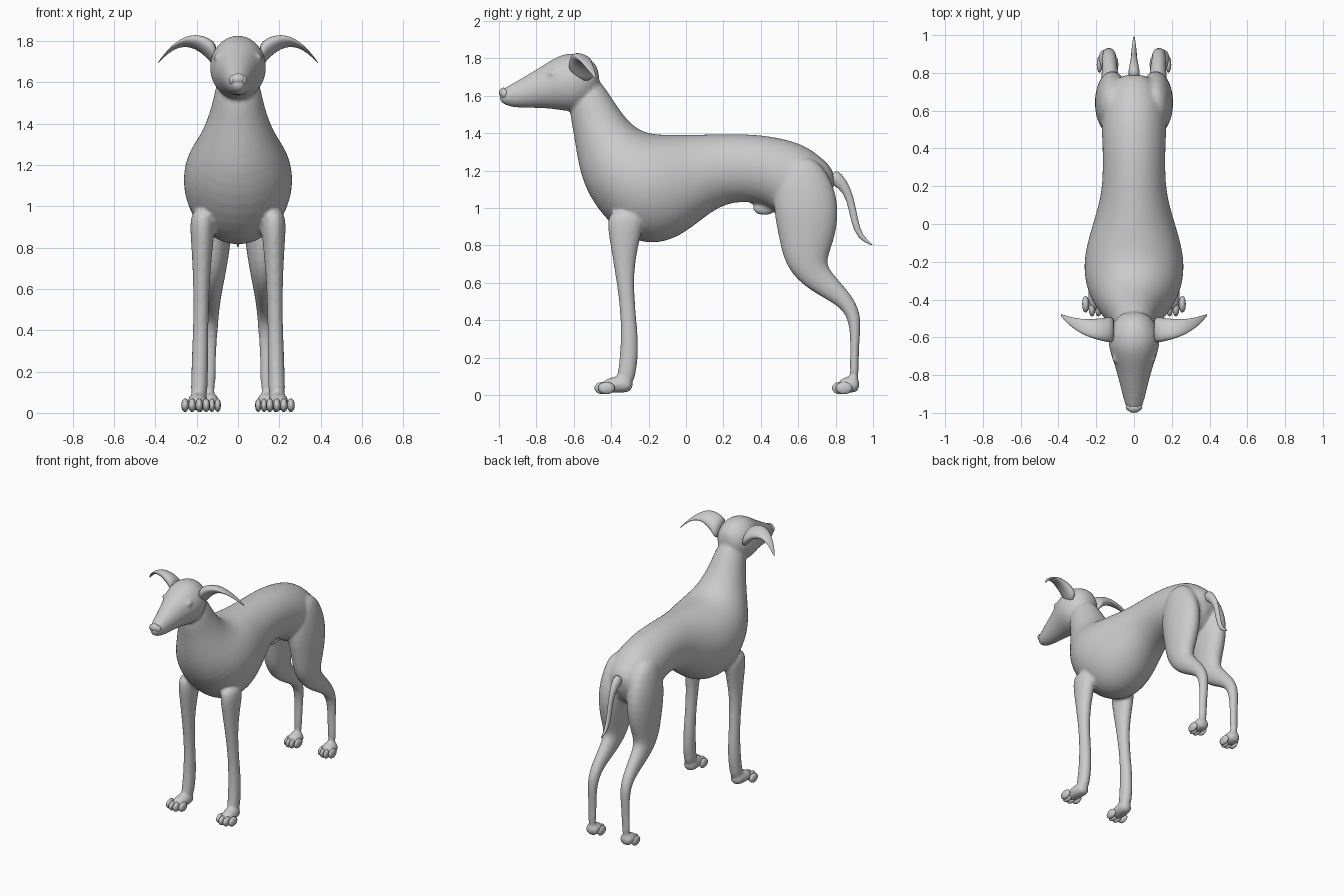
import bpy
import bmesh
from math import cos, sin, tau
from mathutils import Vector, Matrix

cube = bpy.data.objects.get("Cube")
if cube:
    bpy.data.objects.remove(cube, do_unlink=True)

coat = bpy.data.materials.new("grey_coat")
coat.use_nodes = True
grey = (0.6, 0.6, 0.6, 1)
coat.diffuse_color = grey
coat.node_tree.nodes["Principled BSDF"].inputs["Base Color"].default_value = grey

ACROSS = Vector((1, 0, 0))
UPRIGHT = Vector((0, 0, 1))


def loft(bm, sections, flip=1, sides=14):
    """Closed skin through ellipses, each given as centre and two half axes."""
    rings = []
    for center, half_a, half_b in sections:
        ring = []
        for i in range(sides):
            angle = tau * i / sides
            point = center + half_a * cos(angle) + half_b * sin(angle)
            point.x *= flip
            ring.append(bm.verts.new(point))
        rings.append(ring)
    for ring, following in zip(rings, rings[1:]):
        for i in range(sides):
            j = (i + 1) % sides
            bm.faces.new((ring[i], ring[j], following[j], following[i]))
    bm.faces.new(rings[0])
    bm.faces.new(rings[-1])


def tube(bm, path, x_start=0, x_end=0, flip=1, base=0.02, slope=0.43):
    """Limb along (y, z, half depth) points; its width follows from its depth."""
    last = len(path) - 1
    centers = []
    for i, (y, z, depth) in enumerate(path):
        x = x_start + (x_end - x_start) * i / last
        centers.append(Vector((x, y, z)))
    sections = []
    for i, center in enumerate(centers):
        along = centers[min(i + 1, last)] - centers[max(i - 1, 0)]
        depth = path[i][-1]
        half_depth = ACROSS.cross(along).normalized() * depth
        sections.append((center, half_depth, ACROSS * (base + slope * depth)))
    loft(bm, sections, flip)


def blob(bm, center, radii):
    """Ellipsoid."""
    place = Matrix.Translation(center) @ Matrix.Diagonal((*radii, 1))
    bmesh.ops.create_uvsphere(bm, u_segments=12, v_segments=8, radius=1, matrix=place)


def finish(bm, name, subdivide=0):
    """Turn the working mesh into a smooth, coated object."""
    bmesh.ops.recalc_face_normals(bm, faces=bm.faces)
    for face in bm.faces:
        face.smooth = True
    mesh = bpy.data.meshes.new(name)
    bm.to_mesh(mesh)
    bm.free()
    mesh.materials.append(coat)
    obj = bpy.data.objects.new(name, mesh)
    bpy.context.collection.objects.link(obj)
    if subdivide:
        rounding = obj.modifiers.new("round", "SUBSURF")
        rounding.levels = rounding.render_levels = subdivide
    return obj


# Neck, deep chest, tucked waist and rump: back point, belly point, half width
torso = [
    (-.5, 1.75, -.64, 1.55, .1),
    (-.4, 1.6, -.6, 1.4, .12),
    (-.3, 1.45, -.58, 1.2, .18),
    (-.2, 1.4, -.5, 1, .26),
    (-.1, 1.4, -.3, .8, .28),
    (0, 1.4, -.1, .8, .24),
    (.1, 1.4, .05, .9, .2),
    (.2, 1.4, .2, 1.03, .17),
    (.4, 1.4, .4, 1.03, .17),
    (.6, 1.36, .5, .95, .18),
    (.7, 1.3, .6, .9, .18),
    (.83, 1.18, .74, .95, .1),
]

# Long tapering muzzle and skull
head = [
    (-1, 1.6, .03),
    (-.95, 1.59, .06),
    (-.8, 1.63, .1),
    (-.72, 1.65, .13),
    (-.62, 1.67, .17),
    (-.53, 1.69, .14),
    (-.46, 1.69, .07),
]

front_leg = [
    (-.32, 1, .12),
    (-.33, .82, .08),
    (-.33, .65, .05),
    (-.31, .45, .04),
    (-.3, .27, .05),
    (-.31, .15, .05),
    (-.33, .05, .05),
]

hind_leg = [
    (.6, 1.28, .1),
    (.64, 1.05, .19),
    (.65, .86, .16),
    (.64, .71, .12),
    (.7, .62, .08),
    (.84, .52, .05),
    (.91, .42, .04),
    (.9, .25, .02),
    (.9, .05, .03),
]

# Body, head and legs fused into one skin
bm = bmesh.new()
sections = []
for back_y, back_z, belly_y, belly_z, width in torso:
    back, belly = Vector((0, back_y, back_z)), Vector((0, belly_y, belly_z))
    sections.append(((back + belly) / 2, (back - belly) / 2, ACROSS * width))
loft(bm, sections)
tube(bm, head, base=0, slope=.88)
for flip in (1, -1):
    tube(bm, front_leg, .17, .19, flip)
    tube(bm, hind_leg, .11, .14, flip)
    # Paws rise from heel to knuckles, then drop to the toes
    for heel, length, x, x_toe in ((-.28, .18, .19, .2), (.93, .12, .14, .14)):
        paw = [(heel, .05, .04),
               (heel - length / 2, .06, .05),
               (heel - length, .04, .03)]
        tube(bm, paw, x, x_toe, flip, base=.03)
    # Closed eyelid
    blob(bm, (flip * .09, -.71, 1.72), (.03, .03, .02))
# Belly fold in front of the thighs
blob(bm, (0, .42, 1), (.03, .07, .04))
body = finish(bm, "body", 2)
fuse = body.modifiers.new("fuse", "REMESH")
fuse.mode = "VOXEL"
fuse.voxel_size = .011
fuse.use_smooth_shade = True
relax = body.modifiers.new("relax", "SMOOTH")
relax.iterations = 5

# Folded ears arching outwards to a drooping, backswept point
steps = 8
ear = []
for i in range(steps + 1):
    t = i / steps
    center = Vector((.1 + .29 * t, -.56 + .08 * t ** 3, 1.72 + .34 * t - .37 * t * t))
    chord = Vector((0, -1, .3)) * (.004 + .07 * (1 - t) ** .7)
    ear.append((center, chord, UPRIGHT * (.004 + .06 * (1 - t) ** 1.7)))
for name, flip in (("left_ear", 1), ("right_ear", -1)):
    bm = bmesh.new()
    loft(bm, ear, flip)
    finish(bm, name, 1)

# Four toes on every paw, the middle two leading
for name, x, y, spread in (("front", .205, -.445, .034), ("hind", .14, .825, .028)):
    bm = bmesh.new()
    for flip in (1, -1):
        for i in range(4):
            offset = i - 1.5
            setback = .02 if abs(offset) > 1 else 0
            center = (flip * (x + offset * spread), y + setback, .037)
            blob(bm, center, (spread * .55, .045, .033))
    finish(bm, name + "_toes")

# Nose with two nostril wings
bm = bmesh.new()
blob(bm, (0, -.975, 1.615), (.036, .025, .028))
for flip in (1, -1):
    blob(bm, (flip * .024, -.97, 1.61), (.02, .02, .024))
finish(bm, "nose")

# Thin hanging tail
tail = [
    (.77, 1.18, .05),
    (.84, 1.13, .03),
    (.88, 1.05, .02),
    (.9, .93, .02),
    (.93, .84, .016),
    (1, .8, .004),
]
bm = bmesh.new()
tube(bm, tail, base=0, slope=.8)
finish(bm, "tail", 1)
